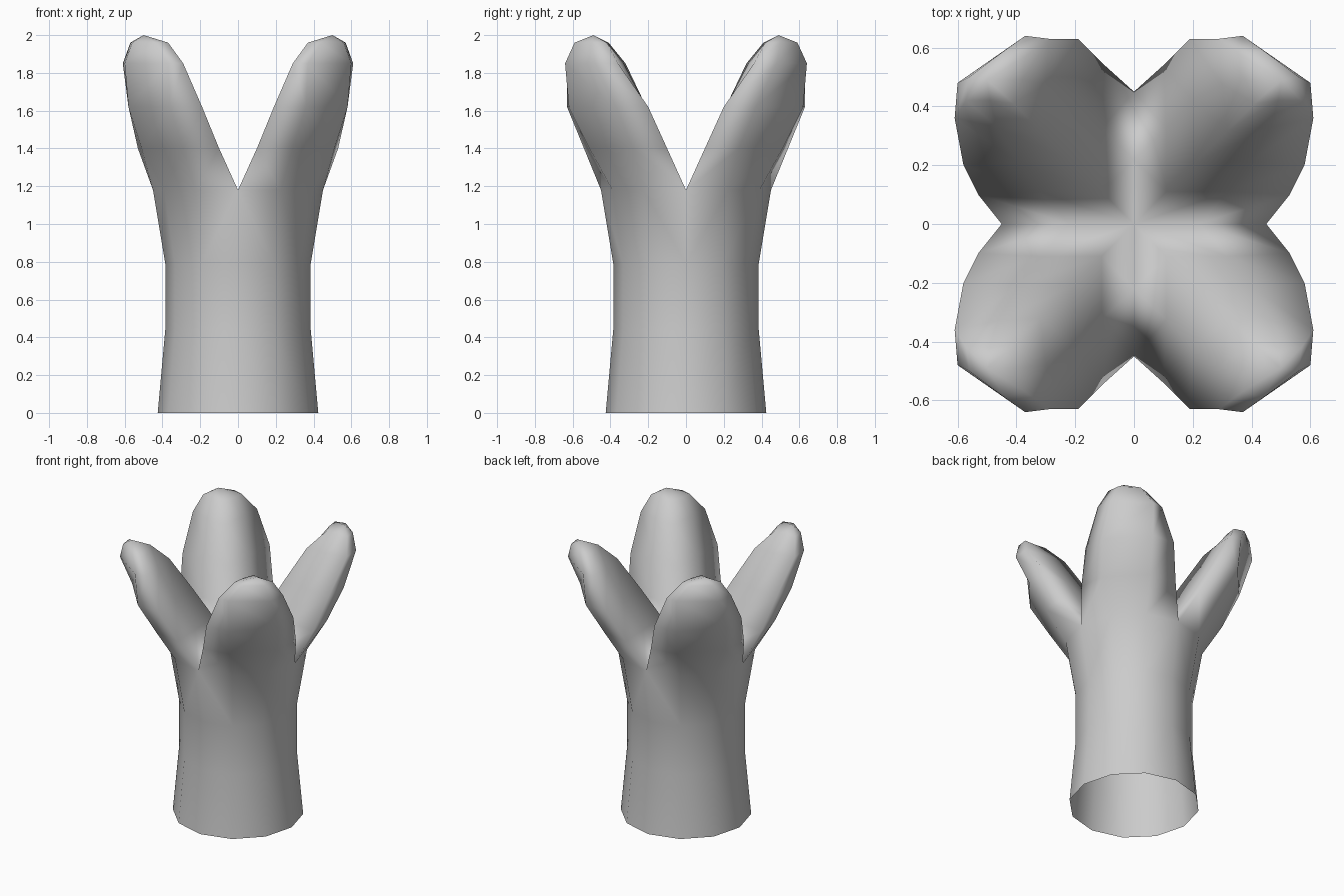
import bpy, bmesh, math

cube = bpy.data.objects.get("Cube")
if cube:
    bpy.data.objects.remove(cube, do_unlink=True)

clay = bpy.data.materials.new("plain_grey")
clay.use_nodes = True
grey = (0.6, 0.6, 0.6, 1)
clay.diffuse_color = grey
clay.node_tree.nodes["Principled BSDF"].inputs["Base Color"].default_value = grey

bm = bmesh.new()


def bridge(low, high, closed=False):
    """Join two rows of vertices with quads."""
    for i in range(len(low) if closed else len(low) - 1):
        j = (i + 1) % len(low)
        bm.faces.new((low[i], low[j], high[j], high[i]))


# Quarter of the hollow, twelve-sided trunk: (height, radius)
trunk = []
for z, r in [(0, 0.425), (0.44, 0.385), (0.79, 0.385), (1.18, 0.45)]:
    angles = [math.radians(30 * k) for k in range(4)]
    trunk.append([bm.verts.new((r * math.cos(a), r * math.sin(a), z)) for a in angles])
for low, high in zip(trunk, trunk[1:]):
    bridge(low, high)

# Floor of the fork, meeting the trunk's top edge
top = trunk[-1]
floor = [bm.verts.new(p) for p in [(0, 0.22, 1.18), (0, 0, 1.18), (0.22, 0, 1.18)]]
ring = top + floor

# Prong rings: two side edges, two outer points, inner ridge distance
sections = [
    # z, x-side edge, outer, outer, y-side edge, ridge
    (1.40, (0.53, 0.10), (0.51, 0.28), (0.29, 0.51), (0.10, 0.54), 0.11),
    (1.62, (0.58, 0.20), (0.58, 0.37), (0.36, 0.62), (0.19, 0.63), 0.21),
    (1.85, (0.61, 0.36), (0.60, 0.48), (0.37, 0.64), (0.29, 0.63), 0.32),
    (1.96, (0.57, 0.42), (0.56, 0.50), (0.44, 0.59), (0.37, 0.57), 0.41),
]
for z, xs, o1, o2, ys, d in sections:
    y_wall = (min(ys[0], d) + 0.01, (ys[1] + d) / 2)
    x_wall = ((xs[0] + d) / 2, min(xs[1], d) + 0.01)
    points = [xs, o1, o2, ys, y_wall, (d, d), x_wall]
    new_ring = [bm.verts.new((x, y, z)) for x, y in points]
    bridge(ring, new_ring, closed=True)
    ring = new_ring

# Rounded tip
tip = bm.verts.new((0.50, 0.49, 2.0))
for i, v in enumerate(ring):
    bm.faces.new((v, ring[(i + 1) % len(ring)], tip))

for f in bm.faces:
    f.smooth = True
bm.normal_update()

mesh = bpy.data.meshes.new("forked_trunk")
bm.to_mesh(mesh)
bm.free()
mesh.materials.append(clay)
obj = bpy.data.objects.new("forked_trunk", mesh)
bpy.context.collection.objects.link(obj)

# Mirror the quarter into all four
mirror = obj.modifiers.new("four_quarters", "MIRROR")
mirror.use_axis = (True, True, False)
mirror.use_mirror_merge = True
mirror.merge_threshold = 0.001
